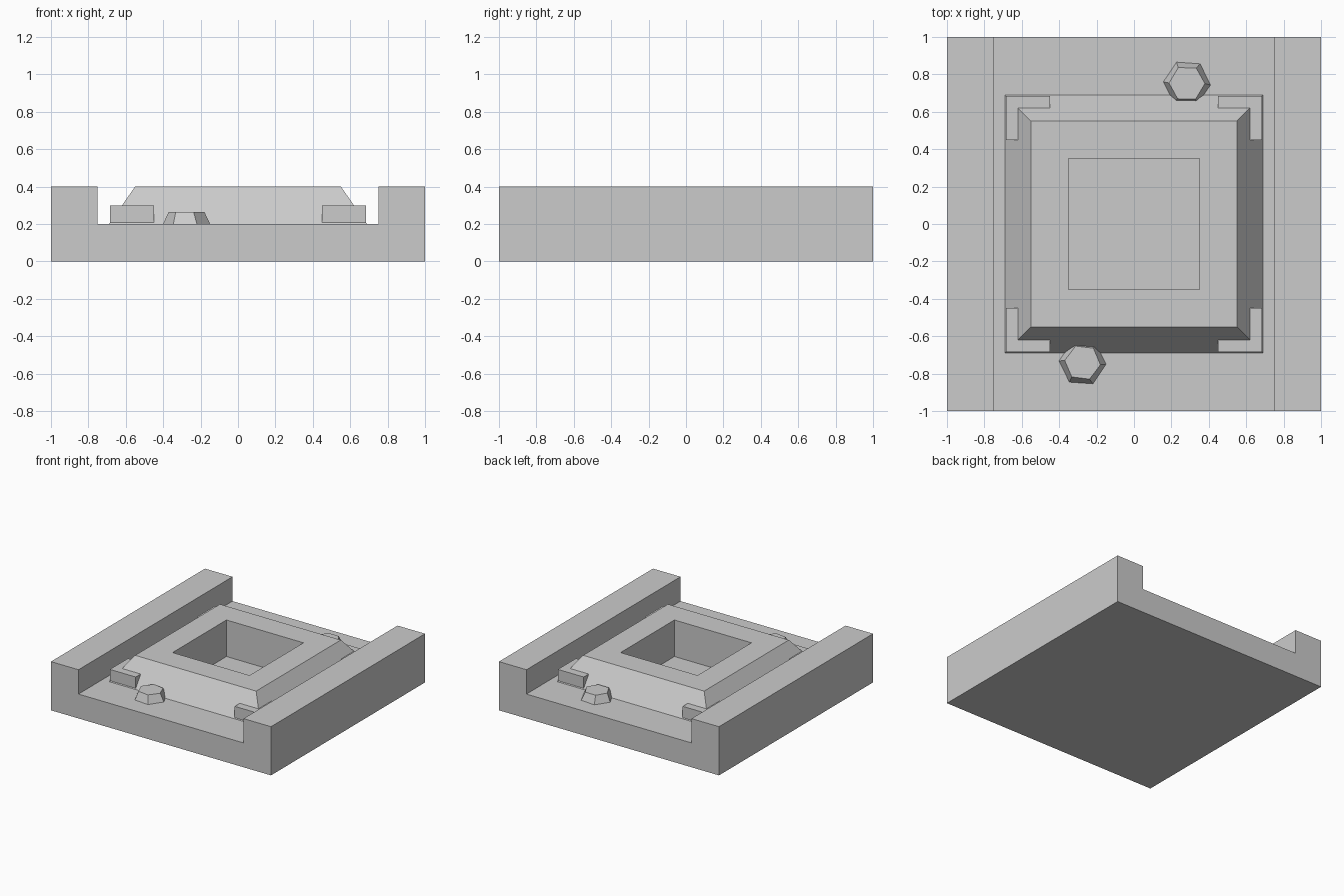
import bpy, bmesh
from math import radians, sin, cos, pi

if "Cube" in bpy.data.objects:
    bpy.data.objects.remove(bpy.data.objects["Cube"])


def loft(name, rings, cap_start=True, cap_end=True):
    """Skin a series of equal-length point loops into one mesh object."""
    bm = bmesh.new()
    loops = [[bm.verts.new(p) for p in ring] for ring in rings]
    n = len(loops[0])
    for a, b in zip(loops, loops[1:]):
        for i in range(n):
            j = (i + 1) % n
            bm.faces.new((a[i], a[j], b[j], b[i]))
    if cap_start:
        bm.faces.new(loops[0][::-1])
    if cap_end:
        bm.faces.new(loops[-1])
    bmesh.ops.recalc_face_normals(bm, faces=bm.faces[:])
    mesh = bpy.data.meshes.new(name)
    bm.to_mesh(mesh)
    bm.free()
    obj = bpy.data.objects.new(name, mesh)
    bpy.context.collection.objects.link(obj)
    return obj


def square(half, z, cx=0, cy=0):
    return [(cx + sx * half, cy + sy * half, z)
            for sx, sy in ((-1, -1), (1, -1), (1, 1), (-1, 1))]


def hexagon(cx, cy, r, z, turn):
    return [(cx + r * cos(turn + i * pi / 3), cy + r * sin(turn + i * pi / 3), z)
            for i in range(6)]


# Channel-shaped base with two raised side rails
profile = [(-1, 0), (1, 0), (1, 0.4), (0.75, 0.4), (0.75, 0.2),
           (-0.75, 0.2), (-0.75, 0.4), (-1, 0.4)]
base = loft("channel_base", [[(x, y, z) for x, z in profile] for y in (-1, 1)])

# Square well sunk into the base
cutter = loft("well_cutter", [square(0.35, 0.1), square(0.35, 0.5)])
cutter.hide_render = True
cutter.hide_set(True)
cut = base.modifiers.new("well", 'BOOLEAN')
cut.operation = 'DIFFERENCE'
cut.solver = 'EXACT'
cut.object = cutter

# Sloped plinth around the well
loft("plinth", [square(0.69, 0.2), square(0.55, 0.4),
                square(0.35, 0.4), square(0.35, 0.2)], False, False)

# Corner blocks at the foot of the plinth
for sx in (-1, 1):
    for sy in (-1, 1):
        c = 0.5675
        loft("corner_block", [square(0.1175, 0.2, sx * c, sy * c),
                              square(0.1175, 0.3, sx * c, sy * c)])

# Tapered hexagonal bolts
for cx, cy, low, high in ((0.283, 0.752, -4, -1), (-0.275, -0.741, -4, -7)):
    loft("bolt", [hexagon(cx, cy, 0.126, 0.2, radians(low)),
                  hexagon(cx, cy, 0.096, 0.265, radians(high))])
